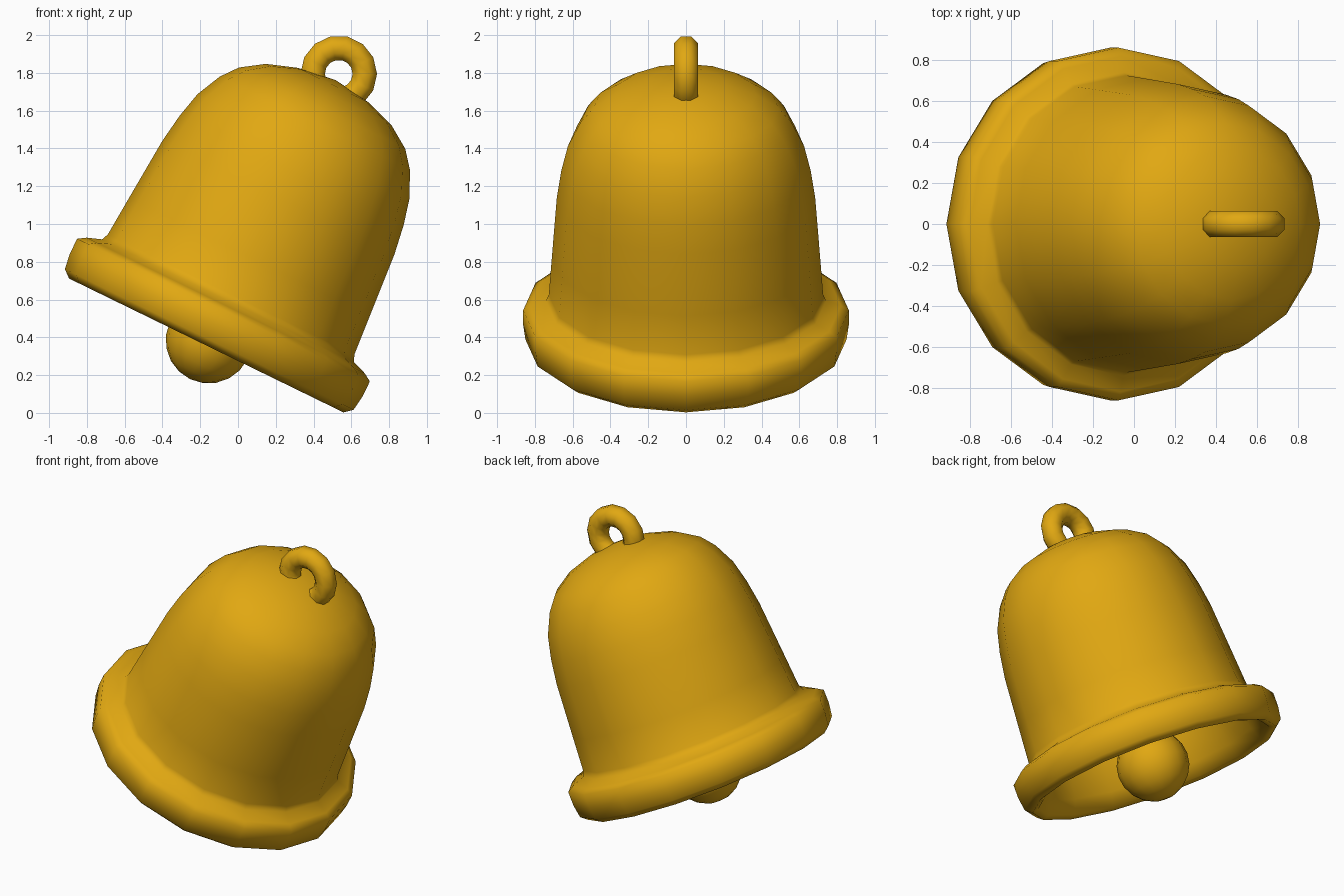
import bpy, bmesh, math
from mathutils import Matrix, Vector

if "Cube" in bpy.data.objects:
    bpy.data.objects.remove(bpy.data.objects["Cube"])

# Whole bell leans to the right about the y axis
TILT = (Matrix.Translation((-0.168, 0, 0.357))
        @ Matrix.Rotation(math.radians(26), 4, 'Y'))

gold = bpy.data.materials.new("golden yellow")
gold.diffuse_color = (0.75, 0.39, 0.006, 1)
gold.use_nodes = True
gold.node_tree.nodes["Principled BSDF"].inputs["Base Color"].default_value = gold.diffuse_color


def finish(name, bm):
    """Turn a bmesh into a smooth, tilted, coloured object."""
    bmesh.ops.remove_doubles(bm, verts=bm.verts, dist=0.0005)
    bmesh.ops.recalc_face_normals(bm, faces=bm.faces)
    for f in bm.faces:
        f.smooth = True
    me = bpy.data.meshes.new(name)
    bm.transform(TILT)
    bm.to_mesh(me)
    bm.free()
    me.materials.append(gold)
    ob = bpy.data.objects.new(name, me)
    bpy.context.collection.objects.link(ob)
    return ob


def revolve(name, profile, sides):
    """Spin (radius, height) points about the bell axis."""
    bm = bmesh.new()
    vs = [bm.verts.new((r, 0, z)) for r, z in profile]
    es = [bm.edges.new(p) for p in zip(vs, vs[1:])]
    bmesh.ops.spin(bm, geom=vs + es, cent=(0, 0, 0), axis=(0, 0, 1),
                   angle=2 * math.pi, steps=sides, use_merge=False)
    return finish(name, bm)


# Bell body: outer wall with thick rim, then the hollow inside
outer = [(0, 1.563), (0.21, 1.533), (0.37, 1.478), (0.49, 1.398),
         (0.56, 1.31), (0.625, 1.175), (0.66, 1.03), (0.684, 0.87),
         (0.71, 0.52), (0.726, 0.30), (0.742, 0.263), (0.82, 0.235),
         (0.862, 0.208), (0.862, 0.12), (0.85, 0.035), (0.808, 0.0)]
inner = [(0.765, 0.015), (0.72, 0.10), (0.68, 0.28), (0.665, 0.52),
         (0.635, 0.87), (0.58, 1.16), (0.45, 1.36), (0.20, 1.48), (0, 1.51)]
revolve("bell_body", outer + inner, 16)

# Clapper ball and its hanging rod
bm = bmesh.new()
bmesh.ops.create_uvsphere(bm, u_segments=16, v_segments=10, radius=0.228,
                          matrix=Matrix.Translation((0, 0, 0.03)))
finish("clapper_ball", bm)
revolve("clapper_rod", [(0, 0.2), (0.04, 0.2), (0.04, 1.52), (0, 1.52)], 8)

# Hanging loop: ring standing in the xz plane
bm = bmesh.new()
ring = [bm.verts.new((0.138 + 0.07 * math.cos(a), 0.07 * math.sin(a), 1.6))
        for a in (i * math.pi / 4 + math.pi / 8 for i in range(8))]
edges = [bm.edges.new((ring[i], ring[(i + 1) % 8])) for i in range(8)]
bmesh.ops.spin(bm, geom=ring + edges, cent=(0, 0, 1.6), axis=(0, 1, 0),
               angle=2 * math.pi, steps=14, use_merge=False)
finish("hanging_loop", bm)
